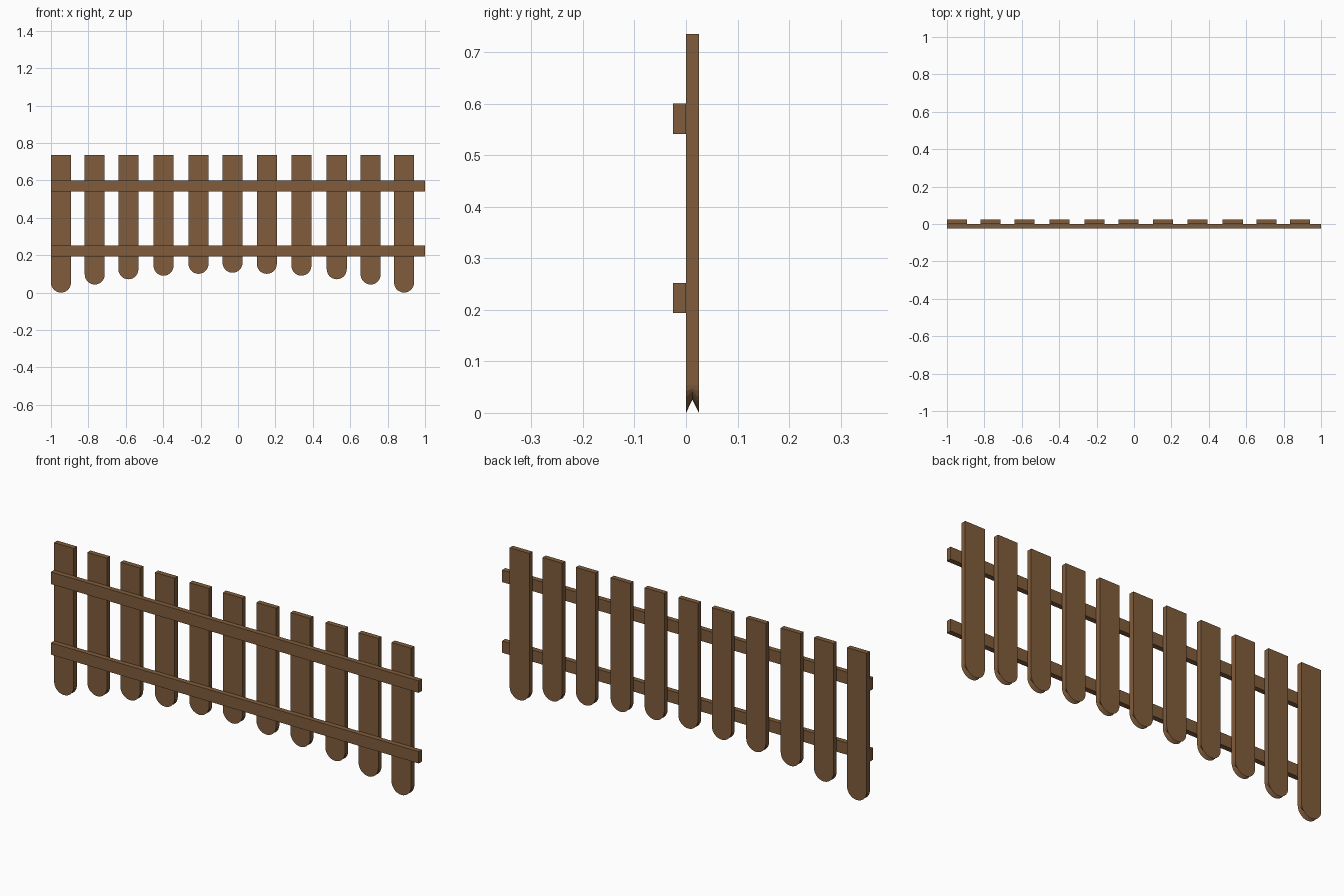
import bpy, bmesh, math

if "Cube" in bpy.data.objects:
    bpy.data.objects.remove(bpy.data.objects["Cube"])

wood = bpy.data.materials.new("brown wood")
wood.diffuse_color = (0.215, 0.107, 0.044, 1)
wood.use_nodes = True
wood.node_tree.nodes["Principled BSDF"].inputs["Base Color"].default_value = wood.diffuse_color

T = 0.025        # board thickness
R = 0.0535       # half picket width, also radius of the rounded foot
TOP = 0.735
STEPS = 14


def finish(name, bm):
    bmesh.ops.recalc_face_normals(bm, faces=bm.faces)
    mesh = bpy.data.meshes.new(name)
    bm.to_mesh(mesh)
    bm.free()
    mesh.materials.append(wood)
    obj = bpy.data.objects.new(name, mesh)
    bpy.context.collection.objects.link(obj)
    return obj


def rail(name, z0, z1):
    bm = bmesh.new()
    bmesh.ops.create_cube(bm, size=1)
    for v in bm.verts:
        v.co = (v.co.x * 2, v.co.y * T - T / 2, (z0 + z1) / 2 + v.co.z * (z1 - z0))
    finish(name, bm)


def picket(name, x, bottom):
    # three outline rows; the middle one has a shallower foot, giving the V groove
    bm = bmesh.new()
    rows = []
    for y, depth in ((0, 1), (T / 2, 0.52), (T, 1)):
        pts = [(x + R, TOP), (x - R, TOP)]
        for i in range(STEPS + 1):
            a = math.pi * i / STEPS
            pts.append((x - R * math.cos(a), bottom + R - R * math.sin(a) * depth))
        rows.append([bm.verts.new((px, y, pz)) for px, pz in pts])
    bm.faces.new(rows[0])
    bm.faces.new(rows[2])
    for lo, hi in zip(rows, rows[1:]):
        n = len(lo)
        for i in range(n):
            j = (i + 1) % n
            bm.faces.new((lo[i], lo[j], hi[j], hi[i]))
    finish(name, bm)


# two horizontal rails on the front
rail("lower_rail", 0.194, 0.252)
rail("upper_rail", 0.541, 0.60)

# eleven pickets, feet following a shallow arch
centres = [-0.9465, -0.766, -0.586, -0.398, -0.211, -0.029,
           0.154, 0.339, 0.528, 0.709, 0.888]
feet = [0.0, 0.043, 0.071, 0.09, 0.10, 0.106]
for i, cx in enumerate(centres):
    picket(f"picket_{i + 1}", cx, feet[min(i, 10 - i)])
